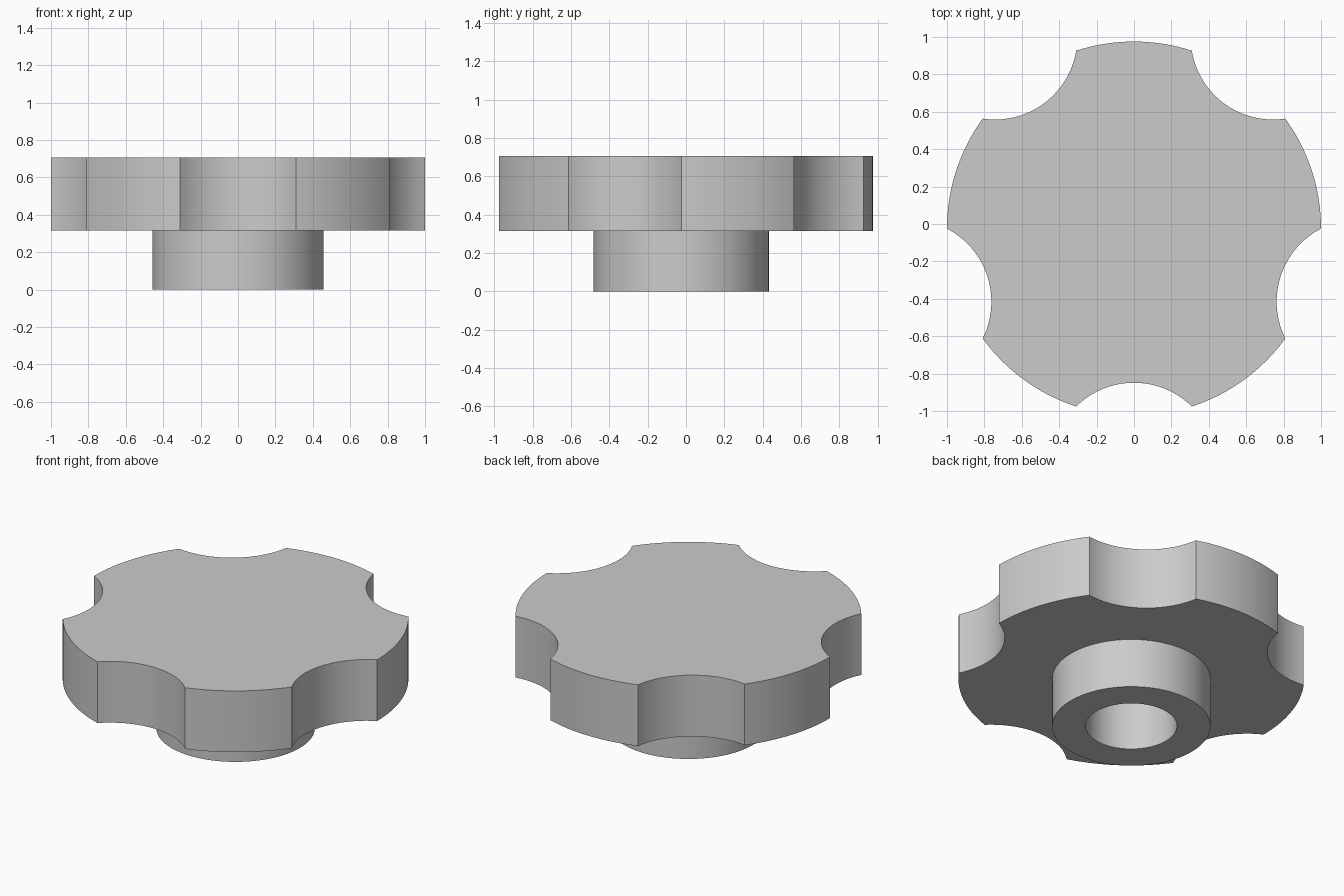
import bpy
import bmesh
from math import sin, cos, pi, radians, atan2, sqrt
from mathutils import Vector

RIM = 1.0            # outer radius of the lobes
SCOOP = 0.44         # radius of the finger scoops
HUB, BORE = 0.458, 0.264
Z_HUB, Z_SOCKET, Z_TOP = 0.315, 0.41, 0.706
CENTRE = Vector((0, -0.0245, 0))
SEGMENTS = 96

cube = bpy.data.objects.get("Cube")
if cube:
    bpy.data.objects.remove(cube, do_unlink=True)

grey = bpy.data.materials.new("light_grey")
grey.use_nodes = True
colour = (0.6, 0.6, 0.6, 1)
grey.diffuse_color = colour
grey.node_tree.nodes["Principled BSDF"].inputs["Base Color"].default_value = colour


def add_object(name, bm):
    """Turn a bmesh into a centred object with the knob material."""
    bmesh.ops.recalc_face_normals(bm, faces=bm.faces)
    mesh = bpy.data.meshes.new(name)
    bm.to_mesh(mesh)
    bm.free()
    mesh.materials.append(grey)
    obj = bpy.data.objects.new(name, mesh)
    obj.location = CENTRE
    bpy.context.collection.objects.link(obj)
    return obj


def prism(name, outline, z0, z1):
    """Extrude a flat outline from z0 to z1."""
    bm = bmesh.new()
    face = bm.faces.new([bm.verts.new((p.x, p.y, z0)) for p in outline])
    moved = bmesh.ops.extrude_face_region(bm, geom=[face], use_keep_orig=True)["geom"]
    verts = [g for g in moved if isinstance(g, bmesh.types.BMVert)]
    bmesh.ops.translate(bm, verts=verts, vec=(0, 0, z1 - z0))
    return add_object(name, bm)


def arc(centre, radius, start, end, steps):
    """Points along an arc, without the last one."""
    return [centre + radius * Vector((cos(a), sin(a)))
            for a in (start + (end - start) * i / steps for i in range(steps))]


def smooth(obj):
    bpy.ops.object.select_all(action="DESELECT")
    obj.select_set(True)
    bpy.context.view_layer.objects.active = obj
    bpy.ops.object.shade_smooth_by_angle(angle=radians(25))


# Grip outline: five lobes alternating with five finger scoops
half = pi / 10 * 2 / 2
chord, reach = RIM * sin(half), RIM * cos(half)
scoop_distance = reach + sqrt(SCOOP ** 2 - chord ** 2)
spread = atan2(chord, scoop_distance - reach)
outline = []
for i in range(5):
    lobe = pi / 2 + i * 2 * pi / 5
    outline += arc(Vector((0, 0)), RIM, lobe - half, lobe + half, 16)
    notch = lobe + 2 * half
    middle = scoop_distance * Vector((cos(notch), sin(notch)))
    outline += arc(middle, SCOOP, notch + pi + spread, notch + pi - spread, 20)
grip = prism("grip", outline, Z_HUB, Z_TOP)

# Blind socket cut into the underside of the grip
circle = arc(Vector((0, 0)), BORE, 0, 2 * pi, SEGMENTS)
cutter = prism("socket_cutter", circle, Z_HUB - 0.1, Z_SOCKET)
cutter.hide_render = True
cut = grip.modifiers.new("socket", "BOOLEAN")
cut.operation = "DIFFERENCE"
cut.solver = "EXACT"
cut.object = cutter
bpy.ops.object.select_all(action="DESELECT")
grip.select_set(True)
bpy.context.view_layer.objects.active = grip
bpy.ops.object.modifier_apply(modifier=cut.name)
bpy.data.objects.remove(cutter, do_unlink=True)
smooth(grip)

# Hub: a collar turned around the socket
bm = bmesh.new()
profile = [(HUB, Z_HUB), (HUB, 0), (BORE, 0), (BORE, Z_HUB)]
verts = [bm.verts.new((r, 0, z)) for r, z in profile]
edges = [bm.edges.new(pair) for pair in zip(verts, verts[1:])]
bmesh.ops.spin(bm, geom=verts + edges, cent=(0, 0, 0), axis=(0, 0, 1),
               angle=2 * pi, steps=SEGMENTS, use_merge=True)
bmesh.ops.remove_doubles(bm, verts=bm.verts, dist=0.0001)
smooth(add_object("hub", bm))
